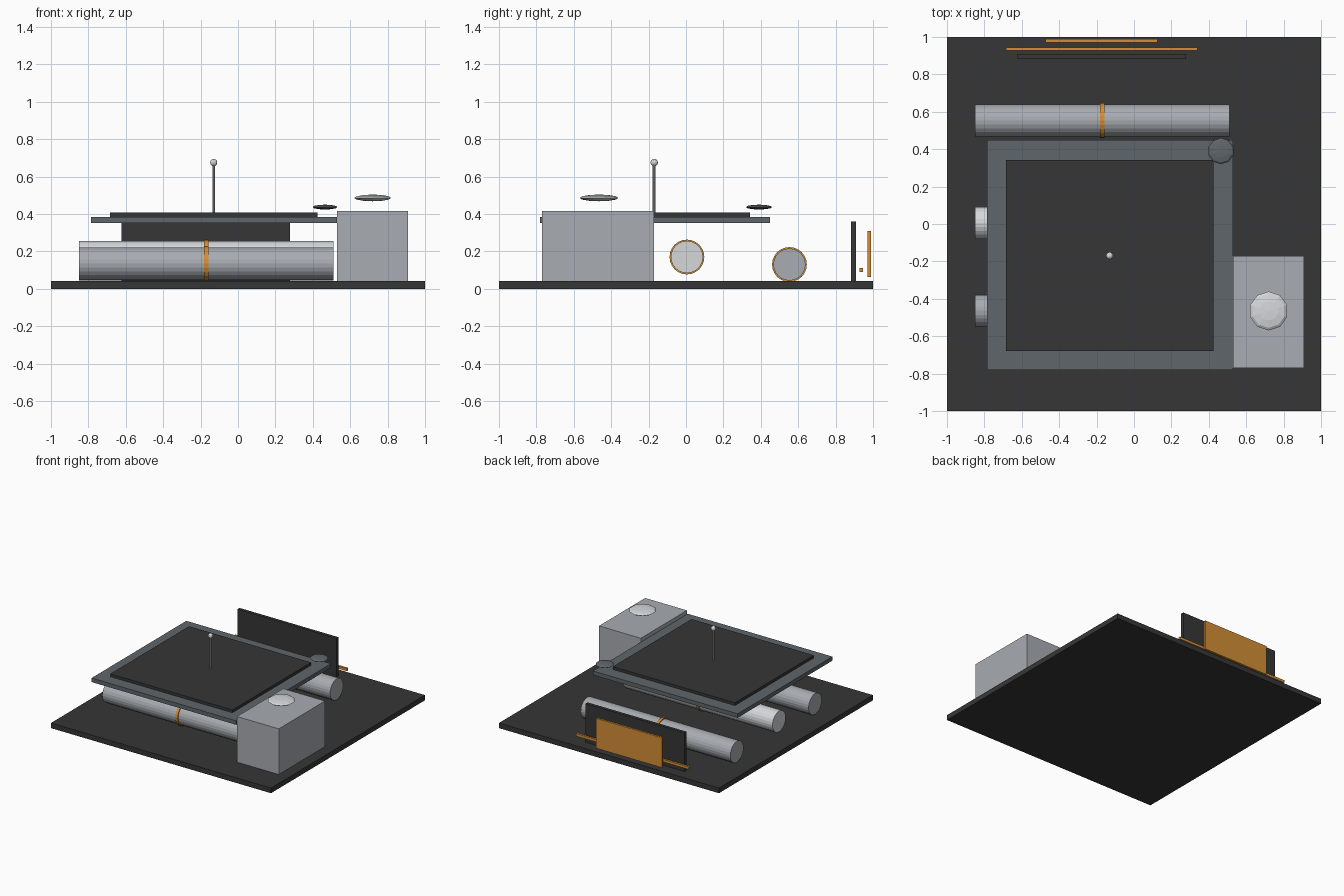
import bpy
from math import pi

cube = bpy.data.objects.get("Cube")
if cube:
    bpy.data.objects.remove(cube, do_unlink=True)


def material(name, rgb):
    """Flat colour from 0-255 display values, stored as linear."""
    linear = [((c / 255 + 0.055) / 1.055) ** 2.4 for c in rgb] + [1.0]
    mat = bpy.data.materials.new(name)
    mat.use_nodes = True
    mat.diffuse_color = linear
    mat.node_tree.nodes["Principled BSDF"].inputs["Base Color"].default_value = linear
    return mat


charcoal = material("charcoal", (54, 54, 54))
slate = material("slate", (95, 102, 106))
steel = material("steel", (168, 172, 178))
silver = material("silver", (213, 215, 218))
amber = material("amber", (212, 142, 54))


def finish(name, mat):
    obj = bpy.context.object
    obj.name = name
    obj.data.materials.append(mat)
    return obj


def box(name, mat, x, y, z):
    """Box given by its (low, high) range on each axis."""
    ranges = (x, y, z)
    bpy.ops.mesh.primitive_cube_add(size=1, location=[(a + b) / 2 for a, b in ranges])
    obj = finish(name, mat)
    obj.scale = [b - a for a, b in ranges]
    return obj


def rod(name, mat, centre, radius, length, sides=24, along_x=True):
    bpy.ops.mesh.primitive_cylinder_add(
        vertices=sides, radius=radius, depth=length, location=centre,
        rotation=(0, pi / 2 if along_x else 0, 0))
    return finish(name, mat)


def ball(name, mat, centre, radius, height, sides=10):
    bpy.ops.mesh.primitive_uv_sphere_add(
        segments=sides, ring_count=6, radius=1, location=centre)
    obj = finish(name, mat)
    obj.scale = (radius, radius, height)
    return obj


# Ground slab
box("base", charcoal, (-1, 1), (-1, 1), (0, 0.042))

# Horizontal tanks, each with a thin band
for place, mat, y, z in (("rear", steel, 0.553, 0.13),
                         ("middle", silver, 0.005, 0.17),
                         ("front", steel, -0.463, 0.135)):
    rod(place + "_tank", mat, (-0.17, y, z), 0.086, 1.36)
    rod(place + "_tank_band", amber, (-0.17, y, z), 0.093, 0.022)

# Raised roof and its dark top panel
box("roof", slate, (-0.785, 0.53), (-0.78, 0.45), (0.352, 0.385))
box("roof_panel", charcoal, (-0.685, 0.425), (-0.68, 0.343), (0.385, 0.408))

# Antenna
rod("antenna_mast", steel, (-0.13, -0.17, 0.535), 0.008, 0.27, 10, False)
ball("antenna_tip", silver, (-0.13, -0.17, 0.675), 0.02, 0.02)

# Side block and the flattened discs
box("side_block", steel, (0.53, 0.91), (-0.77, -0.17), (0.042, 0.417))
ball("block_disc", silver, (0.72, -0.465, 0.486), 0.104, 0.018)
ball("roof_disc", slate, (0.465, 0.39, 0.437), 0.07, 0.013)

# Rear plate, rail and hanging panel
box("rear_plate", charcoal, (-0.623, 0.277), (0.882, 0.908), (0.04, 0.36))
box("rear_rail", amber, (-0.685, 0.34), (0.927, 0.945), (0.09, 0.111))
box("rear_panel", amber, (-0.473, 0.126), (0.971, 0.988), (0.064, 0.31))
